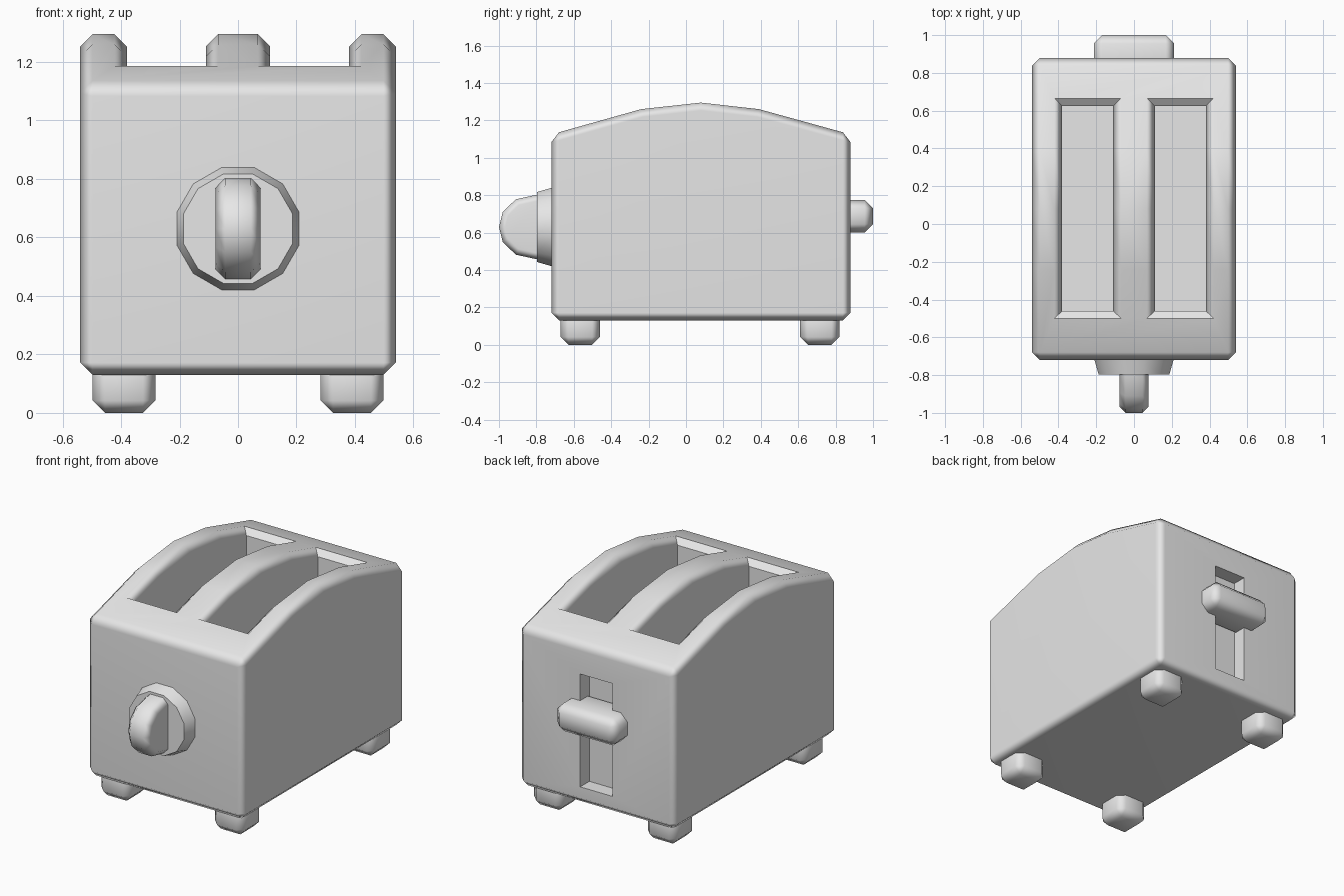
import bpy, bmesh, math
from mathutils import Matrix

if "Cube" in bpy.data.objects:
    bpy.data.objects.remove(bpy.data.objects["Cube"], do_unlink=True)

grey = bpy.data.materials.new("plain grey")
grey.use_nodes = True
grey.diffuse_color = (0.8, 0.8, 0.8, 1)
grey.node_tree.nodes["Principled BSDF"].inputs["Base Color"].default_value = (0.8, 0.8, 0.8, 1)


def finish(name, bm):
    """Turn a bmesh into a named grey object."""
    bmesh.ops.recalc_face_normals(bm, faces=bm.faces)
    mesh = bpy.data.meshes.new(name)
    bm.to_mesh(mesh)
    bm.free()
    mesh.materials.append(grey)
    ob = bpy.data.objects.new(name, mesh)
    bpy.context.collection.objects.link(ob)
    return ob


def activate(ob):
    bpy.ops.object.select_all(action='DESELECT')
    ob.select_set(True)
    bpy.context.view_layer.objects.active = ob


def box(name, lo, hi):
    bm = bmesh.new()
    bmesh.ops.create_cube(bm, size=1)
    for v in bm.verts:
        v.co = [a if c < 0 else b for c, a, b in zip(v.co, lo, hi)]
    return finish(name, bm)


def extrude_profile(name, points, half):
    """Side profile of (y, z) points, extruded symmetrically along x."""
    bm = bmesh.new()
    face = bm.faces.new([bm.verts.new((-half, y, z)) for y, z in points])
    ext = bmesh.ops.extrude_face_region(bm, geom=[face])
    for v in ext["geom"]:
        if isinstance(v, bmesh.types.BMVert):
            v.co.x = half
    if not face.is_valid or len(bm.faces) < len(points) + 2:
        bm.faces.new([v for v in bm.verts if v.co.x < 0])
    return finish(name, bm)


def cut(ob, cutter):
    activate(ob)
    mod = ob.modifiers.new("cut", 'BOOLEAN')
    mod.object = cutter
    mod.solver = 'EXACT'
    bpy.ops.object.modifier_apply(modifier=mod.name)
    bpy.data.objects.remove(cutter, do_unlink=True)


def chamfer(ob, width):
    """Chamfer only the outward corners; shallow bends and inner corners stay."""
    bm = bmesh.new()
    bm.from_mesh(ob.data)
    edges = [e for e in bm.edges if e.is_manifold and e.is_convex
             and e.calc_face_angle(0) > math.radians(50)]
    bmesh.ops.bevel(bm, geom=edges, offset=width, segments=1, profile=0.5,
                    affect='EDGES', clamp_overlap=True)
    bm.to_mesh(ob.data)
    bm.free()


def smooth(ob):
    activate(ob)
    bpy.ops.object.shade_smooth_by_angle(angle=math.radians(50))
    mod = ob.modifiers.new("weighted", 'WEIGHTED_NORMAL')
    mod.keep_sharp = True


# Body: arched side profile with two bread slots and a lever channel
body = extrude_profile("body", [
    (-0.72, 0.13), (0.88, 0.13), (0.88, 1.125), (0.39, 1.26),
    (0.08, 1.295), (-0.24, 1.26), (-0.72, 1.125)], 0.54)
for side in (-1, 1):
    x1, x2 = sorted((side * 0.11, side * 0.38))
    cut(body, box("slot_cutter", (x1, -0.46, 0.4), (x2, 0.625, 1.6)))
chamfer(body, 0.042)
cut(body, box("channel_cutter", (-0.11, 0.79, 0.24), (0.11, 1.1, 0.94)))
smooth(body)

# Feet
for side, sx in (("left", 1), ("right", -1)):
    for end, y in (("front", -0.565), ("back", 0.715)):
        x = 0.39 * sx
        foot = box(f"{end}_{side}_foot", (x - 0.107, y - 0.105, 0), (x + 0.107, y + 0.105, 0.2))
        chamfer(foot, 0.042)
        smooth(foot)

# Lever in the back channel
lever = box("lever", (-0.213, 0.76, 0.6), (0.213, 1.0, 0.775))
chamfer(lever, 0.045)
smooth(lever)

# Dial base: tapered disc with twelve sides
bm = bmesh.new()
flat = math.cos(math.pi / 12)
bmesh.ops.create_cone(bm, cap_ends=True, segments=12, radius1=0.21 / flat,
                      radius2=0.187 / flat, depth=0.08)
turn = Matrix.Rotation(math.pi / 2, 4, 'X') @ Matrix.Rotation(math.pi / 12, 4, 'Z')
if abs(max(v.co.x for v in bm.verts) - 0.21) < 0.002:
    turn = Matrix.Rotation(math.pi / 2, 4, 'X')
bmesh.ops.transform(bm, matrix=Matrix.Translation((0, -0.757, 0.63)) @ turn, verts=bm.verts)
smooth(finish("dial_base", bm))

# Dial grip: rounded upright bar
half = [(-0.75, 0.175), (-0.8, 0.172), (-0.91, 0.148), (-0.98, 0.08)]
grip = extrude_profile("dial_grip", [(y, 0.63 + h) for y, h in half] + [(-1.0, 0.63)]
                       + [(y, 0.63 - h) for y, h in reversed(half)], 0.077)
chamfer(grip, 0.033)
smooth(grip)
